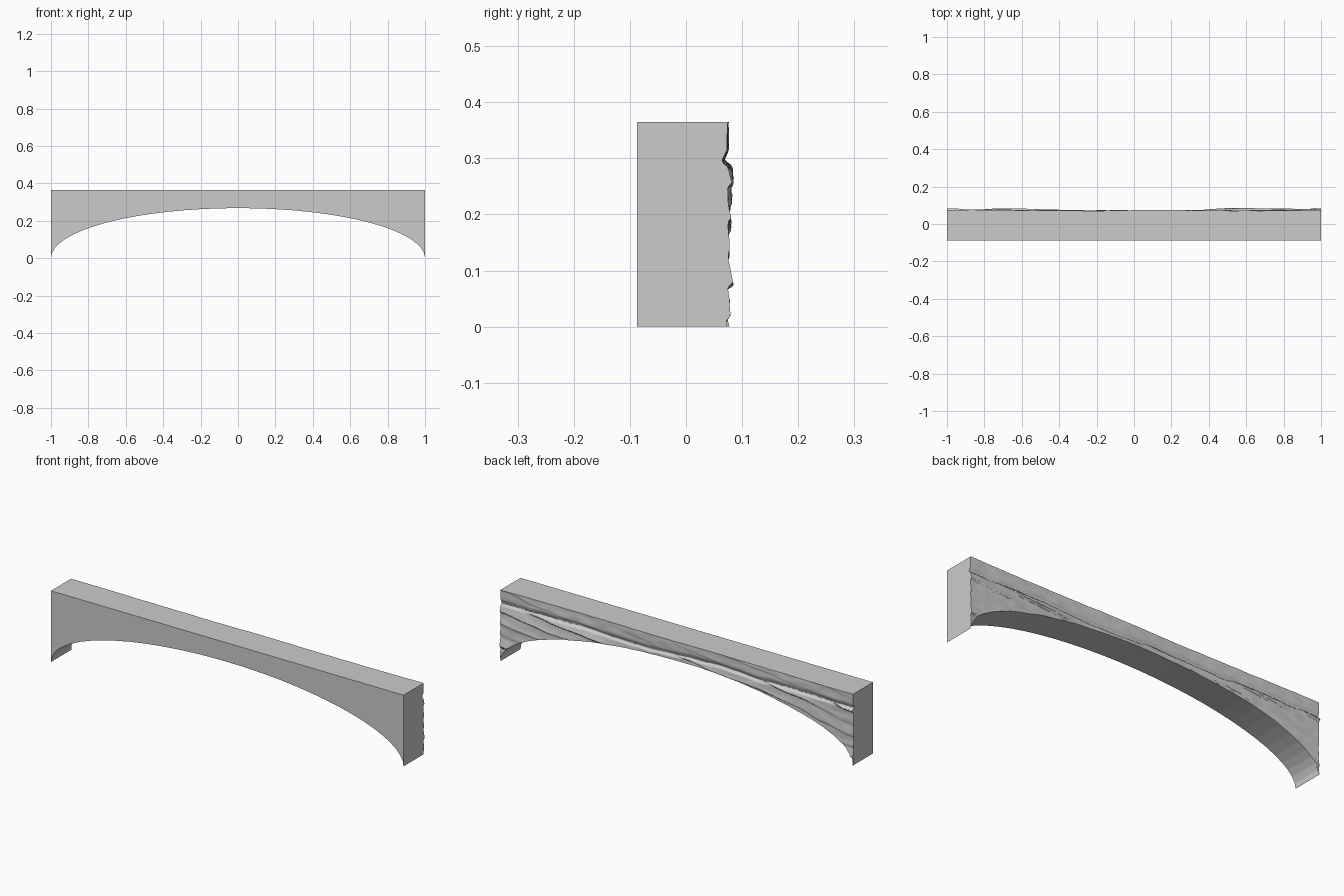
import bpy
import bmesh
import math
from mathutils import Vector, noise

cube = bpy.data.objects.get("Cube")
if cube:
    bpy.data.objects.remove(cube)

TOP, RISE, FRONT = 0.365, 0.268, -0.087
SEGMENTS, SUBSTEPS, ROWS = 32, 8, 64

# Pale grey stone
stone = bpy.data.materials.new("grey stone")
stone.use_nodes = True
colour = (0.6, 0.6, 0.6, 1)
stone.diffuse_color = colour
stone.node_tree.nodes["Principled BSDF"].inputs["Base Color"].default_value = colour


def wave(x, z, seed):
    return noise.noise(Vector((x, z, seed)))


def arch_point(i):
    angle = math.pi * (1 - i / SEGMENTS)
    return Vector((math.cos(angle), 0, RISE * math.sin(angle)))


def rock_depth(x, z):
    """Broken back: tilted strata with an overhanging lip on each layer."""
    bed = z - 0.13 * x + 0.035 * wave(x * 2, z * 3, 1) + 0.008 * wave(x * 9, z * 9, 2)
    layer = bed / 0.058
    k = math.floor(layer)
    t = layer - k
    lip = 0.4 + 0.6 * abs(math.sin(k * 2.3 + 1))
    lip *= max(0.15, min(1, 0.6 + 1.4 * wave(x * 2.5, k * 3.7, 5)))
    ledge = (1 - t) ** 1.5 * min(1, t / 0.12)
    # One long crack runs the whole length below a smoother top band
    crack = z - 0.295 - 0.025 * wave(x * 1.8, 0, 7) - 0.005 * wave(x * 10, 0, 8)
    calm = 0.3 if crack > 0 else 1
    groove = 0.009 * math.exp(-(max(crack, -crack * 2.5) / 0.015) ** 2)
    y = 0.073 + 0.007 * wave(x * 2.2, z * 4, 3) + 0.002 * wave(x * 14, z * 30, 4)
    return min(0.087, y + 0.013 * ledge * lip * calm - groove)


bm = bmesh.new()
columns = []
for step in range(SEGMENTS * SUBSTEPS + 1):
    seg = min(step // SUBSTEPS, SEGMENTS - 1)
    base = arch_point(seg).lerp(arch_point(seg + 1), step / SUBSTEPS - seg)
    back = []
    for r in range(ROWS + 1):
        z = base.z + (TOP - base.z) * r / ROWS
        back.append(bm.verts.new((base.x, rock_depth(base.x, z), z)))
    low = bm.verts.new((base.x, FRONT, base.z))
    high = bm.verts.new((base.x, FRONT, TOP))
    columns.append((back, low, high))

# Smooth dressed faces, soffit and rough back between neighbouring columns
for (b0, low0, high0), (b1, low1, high1) in zip(columns, columns[1:]):
    bm.faces.new((low0, low1, high1, high0))
    bm.faces.new((high0, high1, b1[-1], b0[-1]))
    bm.faces.new((low1, low0, b0[0], b1[0]))
    for r in range(ROWS):
        bm.faces.new((b0[r], b0[r + 1], b1[r + 1], b1[r])).smooth = True

# End caps
for back, low, high in (columns[0], columns[-1]):
    bm.faces.new([low, high] + back[::-1])

bmesh.ops.recalc_face_normals(bm, faces=bm.faces)
for edge in bm.edges:
    edge.smooth = edge.calc_face_angle(0) < math.radians(35)

mesh = bpy.data.meshes.new("stone_arch")
bm.to_mesh(mesh)
bm.free()
mesh.materials.append(stone)
arch = bpy.data.objects.new("stone_arch", mesh)
bpy.context.collection.objects.link(arch)
